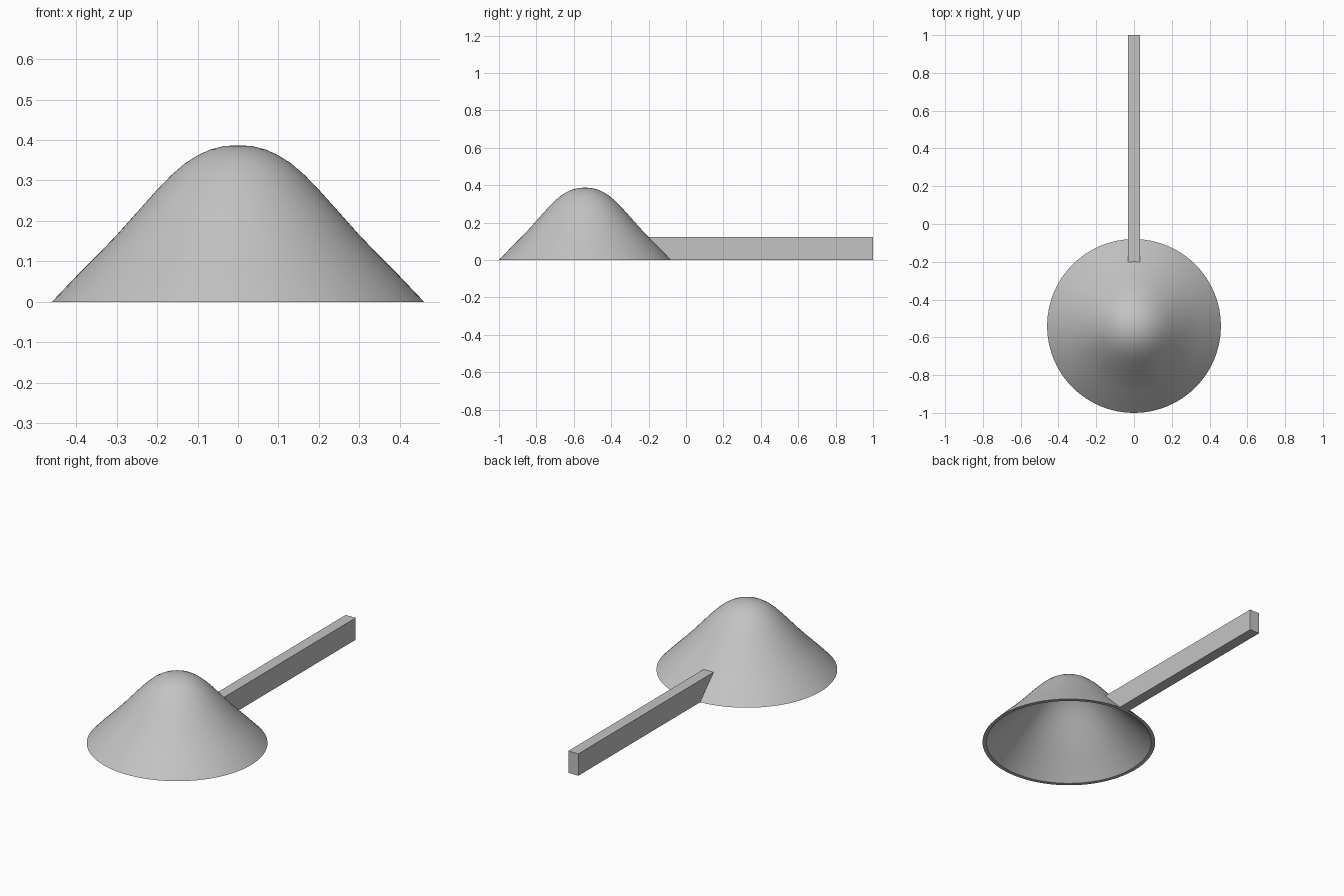
import bpy, bmesh, math
from mathutils import Vector

cube = bpy.data.objects.get("Cube")
if cube:
    bpy.data.objects.remove(cube, do_unlink=True)

grey = bpy.data.materials.new("plain grey")
grey.use_nodes = True
COLOUR = (0.55, 0.55, 0.55, 1)
grey.diffuse_color = COLOUR
grey.node_tree.nodes["Principled BSDF"].inputs["Base Color"].default_value = COLOUR


def finish(name, bm, smooth):
    bmesh.ops.recalc_face_normals(bm, faces=bm.faces)
    mesh = bpy.data.meshes.new(name)
    bm.to_mesh(mesh)
    bm.free()
    mesh.materials.append(grey)
    obj = bpy.data.objects.new(name, mesh)
    bpy.context.collection.objects.link(obj)
    if smooth:
        bpy.ops.object.select_all(action="DESELECT")
        obj.select_set(True)
        bpy.context.view_layer.objects.active = obj
        bpy.ops.object.shade_smooth_by_angle(angle=math.radians(35))
    return obj


# Bell-shaped hollow bowl: outer profile, then the same profile shrunk for the inside
outer = [(0.46, 0), (0.40, 0.063), (0.35, 0.113), (0.30, 0.165), (0.25, 0.221),
         (0.20, 0.277), (0.165, 0.313), (0.13, 0.343), (0.10, 0.362),
         (0.07, 0.376), (0.035, 0.385), (0, 0.387)]
INNER_SCALE = 0.955
inner = [(r * INNER_SCALE, z * INNER_SCALE) for r, z in outer]

bm = bmesh.new()
verts = [bm.verts.new((r, 0, z)) for r, z in outer[::-1] + inner]
edges = [bm.edges.new(pair) for pair in zip(verts, verts[1:])]
bmesh.ops.spin(bm, geom=verts + edges, cent=(0, 0, 0), axis=(0, 0, 1),
               angle=math.tau, steps=96, use_merge=False)
bmesh.ops.remove_doubles(bm, verts=bm.verts, dist=0.0005)
bowl = finish("bowl", bm, True)
bowl.location.y = -0.54

# Straight handle whose front end is slanted to sit inside the bowl wall
HALF_WIDTH, HEIGHT = 0.031, 0.123
bm = bmesh.new()
side = [(-0.09, 0), (1, 0), (1, HEIGHT), (-0.207, HEIGHT)]
face = bm.faces.new([bm.verts.new((-HALF_WIDTH, y, z)) for y, z in side])
extruded = bmesh.ops.extrude_face_region(bm, geom=[face])["geom"]
moved = [g for g in extruded if isinstance(g, bmesh.types.BMVert)]
bmesh.ops.translate(bm, verts=moved, vec=Vector((2 * HALF_WIDTH, 0, 0)))
finish("handle", bm, False)
